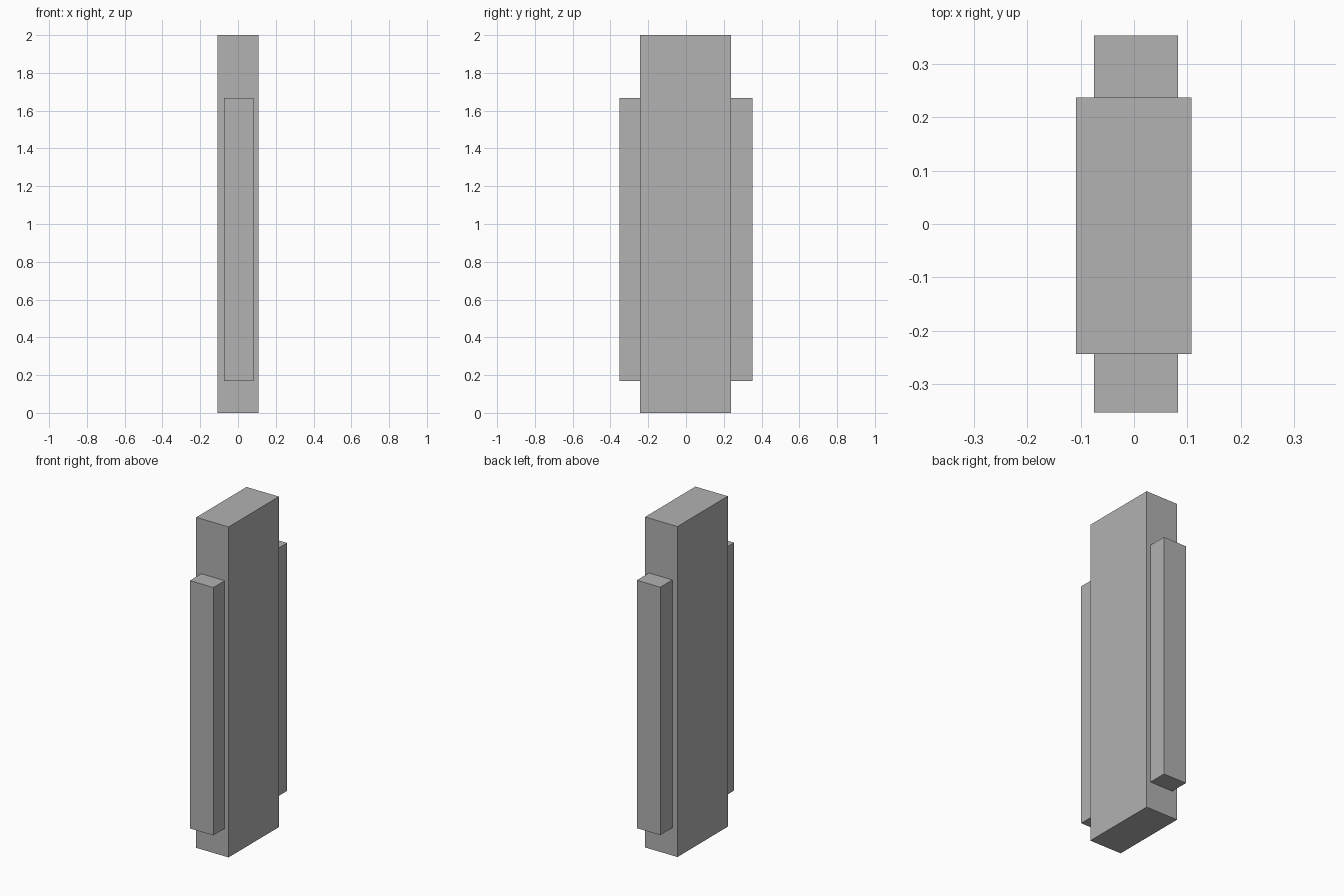
import bpy
from mathutils import Vector

cube = bpy.data.objects.get("Cube")
if cube:
    bpy.data.objects.remove(cube, do_unlink=True)

# Single flat grey
grey = bpy.data.materials.new("plain grey")
grey.use_nodes = True
colour = (0.445, 0.445, 0.445, 1)
grey.diffuse_color = colour
grey.node_tree.nodes["Principled BSDF"].inputs["Base Color"].default_value = colour


def box(name, low, high):
    """Add a flat-sided box between two opposite corners."""
    low, high = Vector(low), Vector(high)
    bpy.ops.mesh.primitive_cube_add(size=1, location=(low + high) / 2)
    obj = bpy.context.object
    obj.name = name
    obj.scale = high - low
    bpy.ops.object.transform_apply(location=False, rotation=False, scale=True)
    obj.data.materials.append(grey)
    return obj


# Tall central slab
FRONT, BACK = -0.244, 0.237
box("main_slab", (-0.109, FRONT, 0), (0.108, BACK, 2))

# Shorter strips on the narrow front and back edges
END = 0.353
for name, y0, y1 in (("front_strip", -END, FRONT), ("back_strip", BACK, END)):
    box(name, (-0.075, y0, 0.168), (0.082, y1, 1.668))
